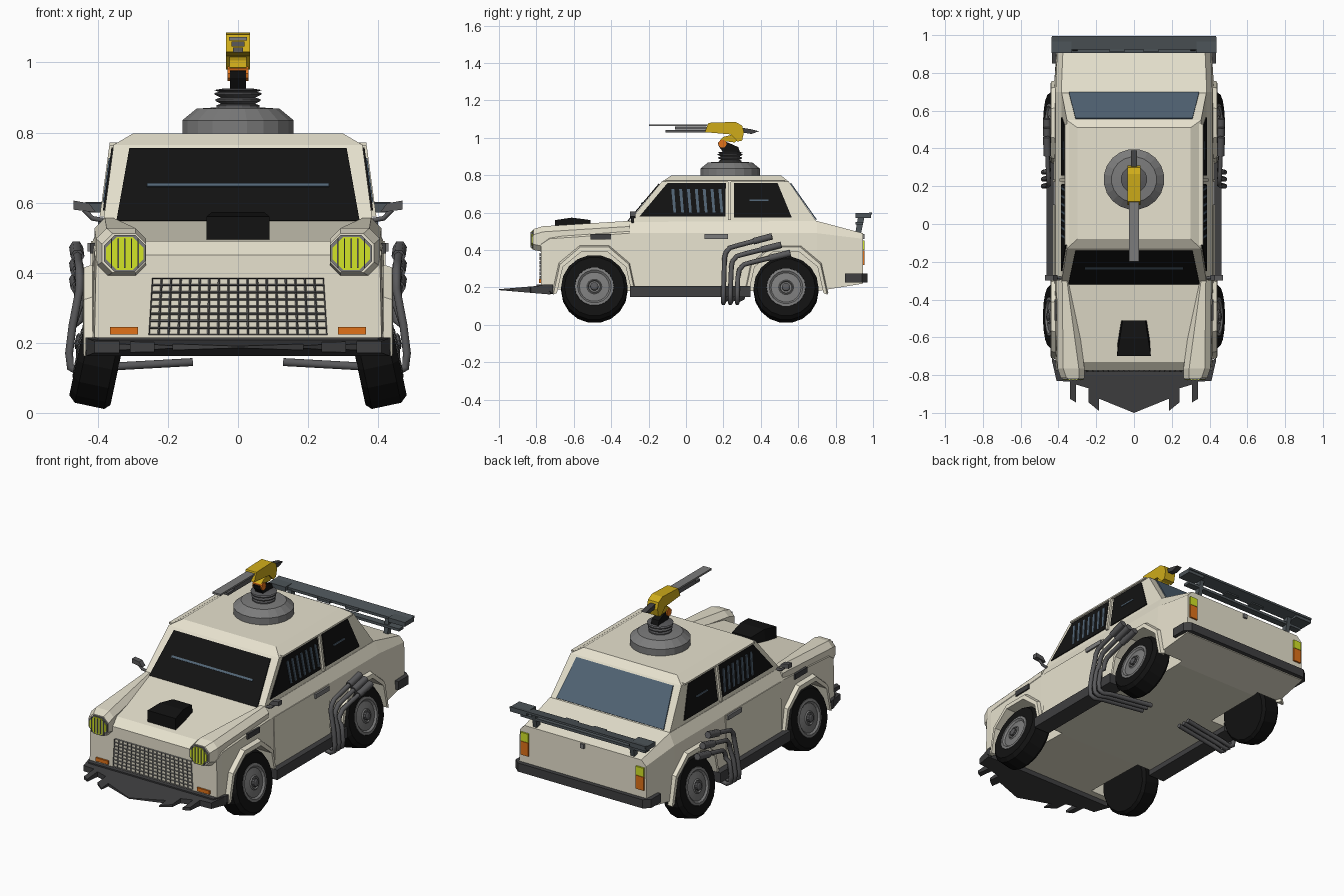
import bpy, bmesh
from math import sin, cos, pi, radians
from mathutils import Vector, Matrix

if "Cube" in bpy.data.objects:
    bpy.data.objects.remove(bpy.data.objects["Cube"])

def mat(name, r, g, b):
    m = bpy.data.materials.new(name)
    m.diffuse_color = (r, g, b, 1)
    m.use_nodes = True
    m.node_tree.nodes["Principled BSDF"].inputs["Base Color"].default_value = m.diffuse_color
    return m

CREAM = mat("cream", .80, .76, .62)
BLACK = mat("black", .006, .006, .006)
DARK = mat("dark_steel", .05, .05, .052)
STEEL = mat("steel", .10, .10, .105)
HUB = mat("hub_grey", .2, .2, .2)
BLUE = mat("blue_glass", .085, .13, .18)
WING = mat("wing_grey", .075, .09, .10)
LIME = mat("lime", .65, .78, .02)
ORANGE = mat("orange", .75, .17, .01)
YELLOW = mat("yellow", .62, .41, .01)

def mesh(name, verts, faces, m, mirror=False):
    me = bpy.data.meshes.new(name)
    me.from_pydata([tuple(v) for v in verts], [], faces)
    bm = bmesh.new(); bm.from_mesh(me)
    bmesh.ops.recalc_face_normals(bm, faces=bm.faces)
    bm.to_mesh(me); bm.free()
    ob = bpy.data.objects.new(name, me)
    bpy.context.collection.objects.link(ob)
    if m: me.materials.append(m)
    if mirror: ob.modifiers.new("mirror", 'MIRROR').use_mirror_merge = False
    return ob

def loft(name, rings, m, mirror=False):
    n = len(rings[0])
    faces = [[r*n+i, r*n+(i+1) % n, (r+1)*n+(i+1) % n, (r+1)*n+i]
             for r in range(len(rings)-1) for i in range(n)]
    faces += [list(range(n)), list(range((len(rings)-1)*n, len(rings)*n))]
    return mesh(name, [v for r in rings for v in r], faces, m, mirror)

def prism(name, pts, vec, m, mirror=False):
    return loft(name, [pts, [Vector(p)+Vector(vec) for p in pts]], m, mirror)

def box(name, x0, x1, y0, y1, z0, z1, m, mirror=False):
    return prism(name, [(x0, y0, z0), (x1, y0, z0), (x1, y1, z0), (x0, y1, z0)],
                 (0, 0, z1-z0), m, mirror)

def lathe(name, prof, n, mtx, m, mirror=False):
    # profile of (radius, height) turned about local z
    return loft(name, [[mtx @ Vector((r*cos(2*pi*(i+.5)/n), r*sin(2*pi*(i+.5)/n), h))
                        for i in range(n)] for r, h in prof], m, mirror)

def tube(name, pts, r, m):
    cu = bpy.data.curves.new(name, 'CURVE')
    cu.dimensions = '3D'; cu.bevel_depth = r; cu.bevel_resolution = 1; cu.use_fill_caps = True
    sp = cu.splines.new('POLY'); sp.points.add(len(pts)-1)
    for p, c in zip(sp.points, pts): p.co = (*c, 1)
    cu.materials.append(m)
    ob = bpy.data.objects.new(name, cu)
    bpy.context.collection.objects.link(ob)

# lower body: cross-sections from nose to tail (y, bottom z, bottom w, side w, side z, top w, top z)
rings = []
for y, zb, wb, ws, zs, wt, zt in [(-.775, .19, .41, .405, .43, .36, .45), (-.73, .19, .415, .41, .46, .37, .49),
                                  (-.30, .18, .425, .415, .49, .385, .55), (.70, .18, .425, .415, .49, .385, .555),
                                  (.945, .22, .41, .405, .46, .375, .49)]:
    h = [(wb, zb), (ws, zs), (wt, zt)]
    rings.append([(x, y, z) for x, z in h] + [(-x, y, z) for x, z in h[::-1]])
body = loft("lower_body", rings, CREAM)

# cabin
loft("cabin", [[(x*s, y, z) for x, y, s in [(w, a, 1), (w, b, 1), (w, b, -1), (w, a, -1)]]
               for w, a, b, z in [(.385, -.315, .705, .54), (.355, -.13, .55, .765), (.30, -.08, .51, .797)]], CREAM)

# wheel arches: cut wells and raised lips
ARCH = [(-.2, .17), (-.168, .31), (-.07, .39), (.07, .39), (.168, .31), (.2, .17)]
WHEELS = {"front": (-.49, .178), "rear": (.535, .174)}
for nm, (wy, wr) in WHEELS.items():
    cut = prism(nm+"_arch_cutter", [(.27, wy+a, z) for a, z in [(-.2, .1)] + ARCH + [(.2, .1)]], (.4, 0, 0), None, True)
    cut.hide_render = True; cut.display_type = 'WIRE'
    b = body.modifiers.new(nm, 'BOOLEAN'); b.object = cut; b.solver = 'EXACT'
    outer = [(a*1.13, .17+(z-.17)*1.15) for a, z in ARCH]
    loft(nm+"_arch_lip", [[(.40, wy+a, z), (.442, wy+a, z), (.44, wy+c*.97, d-.008), (.415, wy+c, d)]
                          for (a, z), (c, d) in zip(ARCH, outer)], CREAM, True)
    # cambered wheels, axis pointing outward
    mtx = Matrix.Translation((.39, wy, wr*cos(radians(12))+.018)) @ Matrix.Rotation(radians(-12), 4, 'Y') @ Matrix.Rotation(pi/2, 4, 'Y')
    lathe(nm+"_tyre", [(.10, -.06), (wr-.015, -.06), (wr, -.045), (wr, .04), (wr-.018, .06), (.105, .06), (.10, .045)], 18, mtx, BLACK, True)
    lathe(nm+"_rim", [(.104, .04), (.104, .062), (.09, .064), (.08, .055), (.04, .06), (.034, .066), (.03, .058)], 18, mtx, HUB, True)
    lathe(nm+"_hub_cap", [(.022, .05), (.022, .072), (.012, .076)], 10, mtx, STEEL, True)

# fender ridges ending in headlight pods
def octo(x0, x1, z0, z1, y, c=.03):
    return [(x0+c, y, z0), (x1-c, y, z0), (x1, y, z0+c), (x1, y, z1-c), (x1-c, y, z1), (x0+c, y, z1), (x0, y, z1-c), (x0, y, z0+c)]
loft("fender_ridge", [octo(.262, .388, .40, .512, -.815), octo(.262, .405, .39, .527, -.765),
                      octo(.325, .41, .43, .556, -.30)], CREAM, True)
loft("headlight_frame", [octo(.264, .382, .402, .508, -.822), octo(.264, .382, .402, .508, -.81)], HUB, True)
prism("headlight", octo(.27, .376, .408, .502, -.826), (0, .01, 0), LIME, True)
for i in range(5):
    box("headlight_bar", .283+i*.019, .287+i*.019, -.831, -.82, .413, .497, HUB, True)

# glass
def fy(z): return -.315+(z-.545)*.185/.22
def ry(z): return .705-(z-.545)*.155/.22
def sx(z, o=0): return .385-(z-.545)*.03/.22+o
FN, RN = Vector((0, -.765, .64))*.006, Vector((0, .8175, .575))*.006
def quad(w0, z0, w1, z1, f): return [(-w0, f(z0), z0), (w0, f(z0), z0), (w1, f(z1), z1), (-w1, f(z1), z1)]
prism("windscreen", quad(.347, .545, .31, .752, fy), FN, BLACK)
prism("windscreen_slit", quad(.26, .641, .26, .65, fy), FN*1.7, BLUE)
prism("rear_window", quad(.345, .56, .31, .755, ry), RN, BLUE)
def side(name, pts, m, o=.005):
    prism(name, [(sx(z, -.01), y, z) for y, z in pts], (.01+o, 0, 0), m, True)
side("front_side_window", [(-.25, .578), (.21, .578), (.213, .757), (-.10, .757)], BLACK)
side("rear_side_window", [(.257, .575), (.565, .575), (.49, .757), (.257, .757)], BLACK)
side("rear_window_slit", [(.34, .661), (.44, .661), (.44, .669), (.34, .669)], BLUE, .009)
for i in range(7):
    y = -.075+i*.042
    side("window_bar", [(y+.008, .60), (y+.022, .60), (y+.012, .727), (y-.004, .727)], BLUE, .009)
side("pillar_trim", [(.225, .56), (.24, .56), (.24, .765), (.225, .765)], CREAM, .012)
side("roof_gutter", [(-.11, .763), (.53, .763), (.53, .772), (-.11, .772)], CREAM, .012)

# doors, handles, vents, skirts
prism("door", [(.41, -.27, .2), (.41, .235, .2), (.40, .235, .49), (.40, -.27, .49)], (.019, 0, 0), CREAM, True)
box("door_handle", .40, .43, .10, .225, .46, .485, HUB, True)
box("fender_vent", .40, .422, -.51, -.40, .455, .485, DARK, True)
box("side_skirt", .36, .462, -.30, .345, .15, .208, DARK, True)

# hood scoop
loft("hood_scoop", [[(-a, y, z0), (a, y, z0), (b, y, z1), (-b, y, z1)]
                    for a, b, y, z0, z1 in [(.09, .09, -.70, .485, .56), (.085, .075, -.61, .49, .573), (.07, .06, -.51, .50, .56)]], BLACK)

# grille mesh and front indicators
NX, NZ = 18, 8
gv = [((-.5+i/NX)*(.51-.02*j/NZ), -.78, .222+j*.163/NZ) for j in range(NZ+1) for i in range(NX+1)]
gf = [[j*(NX+1)+i, j*(NX+1)+i+1, (j+1)*(NX+1)+i+1, (j+1)*(NX+1)+i] for j in range(NZ) for i in range(NX)]
w = mesh("grille", gv, gf, HUB).modifiers.new("wire", 'WIREFRAME')
w.thickness = .009; w.use_even_offset = False
box("front_indicator", .285, .365, -.785, -.76, .224, .245, ORANGE, True)

# front bumper and toothed splitter
loft("front_bumper", [[(x, y0, .165), (x, y1, .18), (x, y1, .215), (x, y0, .215)]
                      for x, y0, y1 in [(-.435, -.71, -.73), (-.40, -.73, -.80), (.40, -.73, -.80), (.435, -.71, -.73)]], DARK)
half = [(.434, -.725), (.41, -.83), (.34, -.835), (.34, -.925), (.307, -.945), (.307, -.85), (.24, -.87),
        (.24, -.945), (.185, -.99), (.185, -.925)]
outline = half + [(0, -1.0)] + [(-x, y) for x, y in half[::-1]]
loft("front_splitter", [[(x, y, .188+s*(y+1.03)*.085) for x, y in outline] for s in (-1, 1)], DARK)

# rear bumper, tail lights, latch
loft("rear_bumper", [[(x, y0, .225), (x, y1, .225), (x, y1, .275), (x, y0, .275)]
                     for x, y0, y1 in [(-.435, .85, .94), (-.40, .85, .97), (.40, .85, .97), (.435, .85, .94)]], DARK)
box("tail_light_upper", .345, .395, .93, .955, .40, .45, LIME, True)
box("tail_light_lower", .345, .395, .93, .955, .32, .398, ORANGE, True)
box("boot_latch", -.012, .012, .93, .955, .46, .485, HUB)

# rear wing: two blades, wide tips, struts
box("wing_lower_blade", -.40, .40, .905, .945, .535, .55, WING)
prism("wing_upper_blade", [(0, .925, .575), (0, .995, .59), (0, .995, .602), (0, .925, .59)], (.435, 0, 0), WING, True)
box("wing_tip", .33, .437, .905, .99, .572, .597, WING, True)
box("wing_inner_flap", .05, .13, .91, .95, .573, .588, WING, True)
prism("wing_strut", [(.30, .905, .49), (.30, .935, .485), (.30, .955, .58), (.30, .92, .58)], (.025, 0, 0), WING, True)

# mirrors
for s in (1, -1):
    tube("mirror_arm", [(s*.385, -.285, .55), (s*.415, -.285, .555), (s*.44, -.285, .58)], .008, STEEL)
prism("mirror_head", [(.405, -.27, .572), (.47, -.27, .58), (.47, -.27, .606), (.425, -.27, .598)], (0, -.03, 0), STEEL, True)

# side exhausts, three each side
for s in (1, -1):
    for i in range(3):
        y, z = .20+.037*i, .385-.045*i
        path = [(.13, y+.03, .145), (.40, y, .13), (.455, y, .117), (.478, y, .13), (.482, y, .17), (.472, y+.003, .25),
                (.452, y+.006, z-.03), (.452, y+.012, z), (.453, y+.035, z+.027), (.455, y+.08, z+.04), (.462, y+.26+.012*i, z+.088)]
        path = [(s*a, b, c) for a, b, c in path]
        tube("exhaust_pipe", path, .013, STEEL)
        a, b = Vector(path[-2]), Vector(path[-1])
        tube("exhaust_tip", [a.lerp(b, .45), a.lerp(b, .5), b], .02, STEEL)

# roof turret base and ribbed neck
T = Matrix.Translation((0, .236, 0))
lathe("turret_base", [(.161, .785), (.161, .835), (.12, .868), (.06, .872)], 20, T, HUB)
lathe("turret_neck", [(.062, .86), (.062, .878), (.05, .882), (.065, .890), (.065, .895), (.05, .90), (.068, .908),
                      (.068, .913), (.055, .916), (.07, .921), (.04, .926)], 16, T, STEEL)

# gun mount and gun
def slab(name, w, pts, m): prism(name, [(-w, y, z) for y, z in pts], (2*w, 0, 0), m)
slab("mount_post", .023, [(.20, .92), (.29, .92), (.28, .95), (.20, .985), (.17, .975), (.175, .955)], BLACK)
lathe("mount_joint", [(.022, -.03), (.022, .03)], 10, Matrix.Translation((0, .195, .968)) @ Matrix.Rotation(pi/2, 4, 'Y'), ORANGE)
slab("mount_arm", .024, [(.18, .985), (.26, .975), (.29, 1.0), (.26, 1.02), (.20, 1.005)], YELLOW)
slab("gun_body", .034, [(.10, 1.03), (.12, 1.08), (.265, 1.085), (.30, 1.065), (.31, 1.03), (.30, .985), (.275, .98), (.24, 1.018)], YELLOW)
box("upper_barrel", -.026, .026, -.198, .13, 1.062, 1.072, HUB)
box("barrel_shroud", -.018, .018, -.06, .11, 1.045, 1.06, STEEL)
box("lower_barrel", -.014, .014, -.11, .12, 1.028, 1.042, STEEL)
slab("gun_breech", .016, [(.29, 1.03), (.35, 1.02), (.39, 1.035), (.35, 1.045), (.29, 1.055)], DARK)
